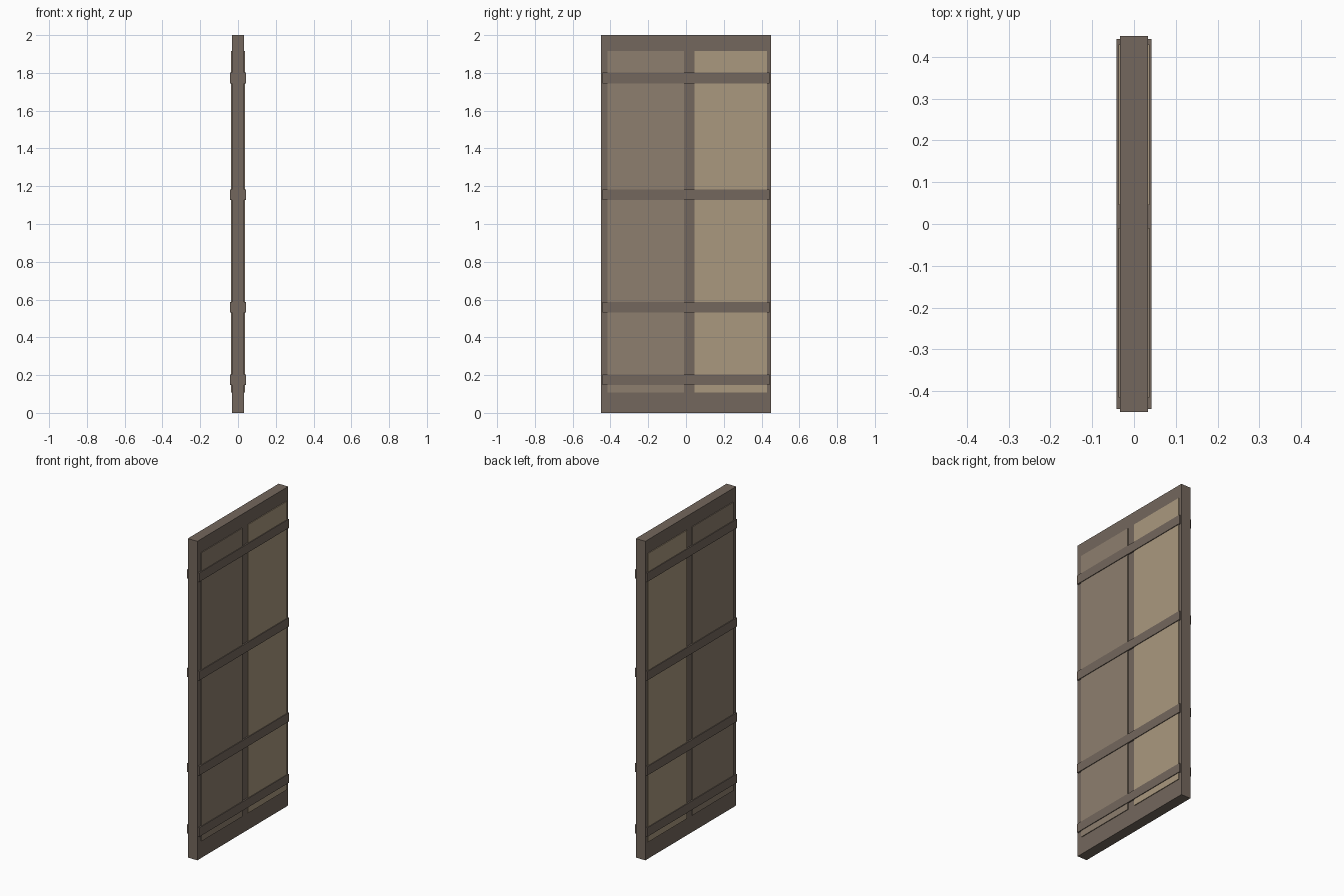
import bpy

if "Cube" in bpy.data.objects:
    bpy.data.objects.remove(bpy.data.objects["Cube"])


def material(name, rgb):
    m = bpy.data.materials.new(name)
    m.diffuse_color = (*rgb, 1)
    m.use_nodes = True
    m.node_tree.nodes["Principled BSDF"].inputs["Base Color"].default_value = m.diffuse_color
    return m


def box(name, depth, y0, y1, z0, z1, mat):
    # Box centred on x = 0, so it shows on both faces of the door
    bpy.ops.mesh.primitive_cube_add(size=1, location=(0, (y0 + y1) / 2, (z0 + z1) / 2))
    o = bpy.context.object
    o.name = name
    o.scale = (2 * depth, y1 - y0, z1 - z0)
    bpy.ops.object.transform_apply(location=False, rotation=False, scale=True)
    o.data.materials.append(mat)
    return o


frame_mat = material("dark_wood", (0.174, 0.136, 0.109))
left_mat = material("mid_wood", (0.27, 0.212, 0.156))
right_mat = material("light_wood", (0.402, 0.314, 0.209))

# Door slab
box("door_slab", 0.033, -0.45, 0.45, 0, 2, frame_mat)

# Two raised plank panels, proud of both faces
box("panel_left", 0.0375, -0.415, -0.01, 0.107, 1.916, left_mat)
box("panel_right", 0.0375, 0.045, 0.43, 0.107, 1.916, right_mat)

# Horizontal battens across both faces
for i, z in enumerate((0.175, 0.559, 1.155, 1.773)):
    box(f"batten_{i + 1}", 0.042, -0.443, 0.443, z - 0.028, z + 0.028, frame_mat)
